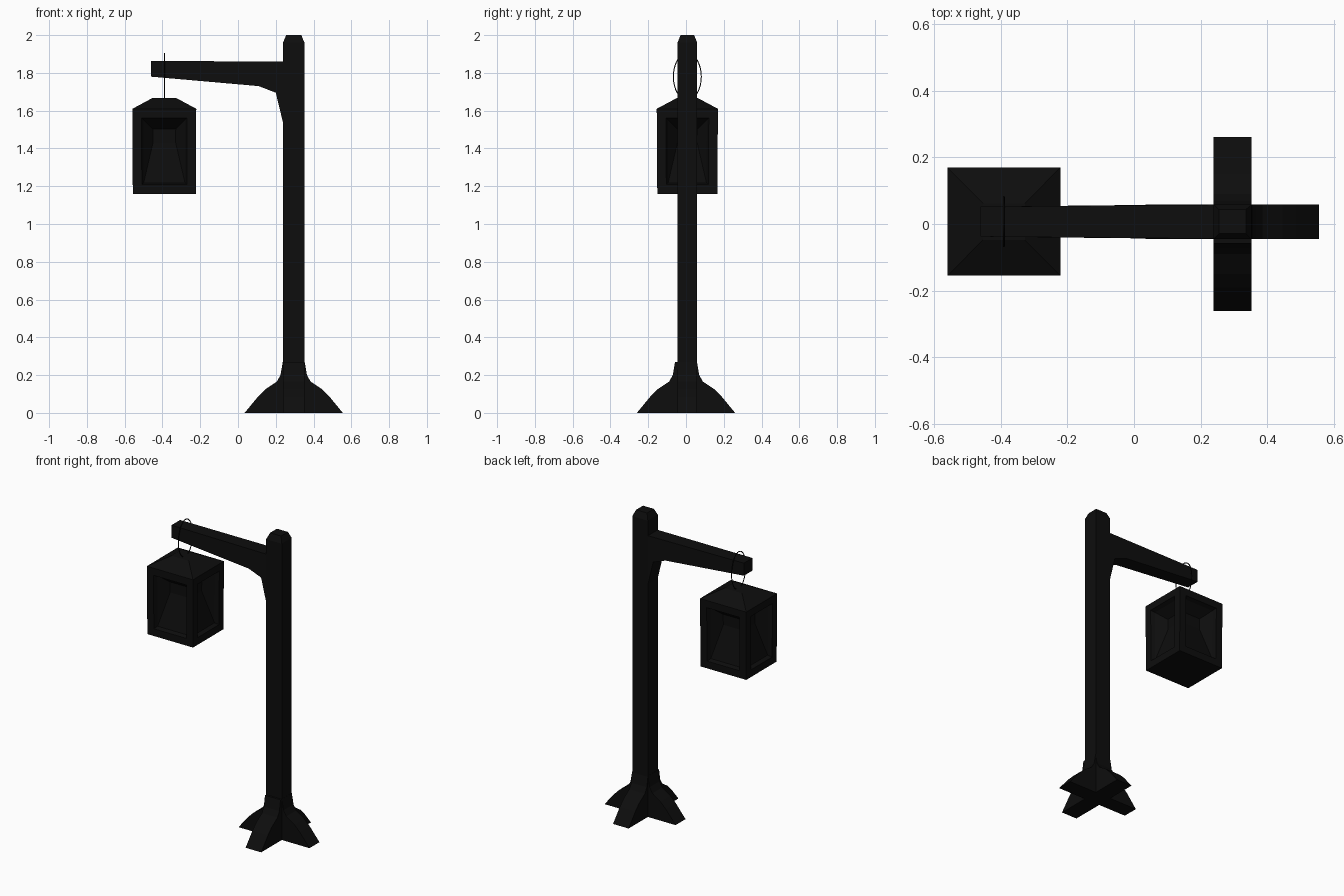
import bpy
import bmesh
from math import pi, sin, cos
from mathutils import Vector

cube = bpy.data.objects.get("Cube")
if cube:
    bpy.data.objects.remove(cube, do_unlink=True)

iron = bpy.data.materials.new("black_iron")
iron.use_nodes = True
colour = (0.004, 0.004, 0.004, 1)
iron.diffuse_color = colour
iron.node_tree.nodes["Principled BSDF"].inputs["Base Color"].default_value = colour

POST_X, POST_Y = 0.295, 0.007
LAMP_X = -0.39


def finish(name, bm):
    bmesh.ops.recalc_face_normals(bm, faces=bm.faces)
    mesh = bpy.data.meshes.new(name)
    bm.to_mesh(mesh)
    bm.free()
    mesh.materials.append(iron)
    obj = bpy.data.objects.new(name, mesh)
    bpy.context.collection.objects.link(obj)
    return obj


def stack(centre, levels):
    """Closed column of rectangular rings given as (half x, half y, z)."""
    bm = bmesh.new()
    rings = []
    for hx, hy, z in levels:
        rings.append([bm.verts.new((centre[0] + sx * hx, centre[1] + sy * hy, z))
                      for sx, sy in ((-1, -1), (1, -1), (1, 1), (-1, 1))])
    for low, high in zip(rings, rings[1:]):
        for i in range(4):
            j = (i + 1) % 4
            bm.faces.new((low[i], low[j], high[j], high[i]))
    bm.faces.new(rings[0])
    bm.faces.new(rings[-1])
    return bm


def prism(points, low, high, along_y=False):
    """Extrude a vertical outline across the other horizontal axis."""
    bm = bmesh.new()

    def place(u, w, z):
        return (w, u, z) if along_y else (u, w, z)
    a = [bm.verts.new(place(u, low, z)) for u, z in points]
    b = [bm.verts.new(place(u, high, z)) for u, z in points]
    bm.faces.new(a)
    bm.faces.new(b)
    for i in range(len(a)):
        j = (i + 1) % len(a)
        bm.faces.new((a[i], a[j], b[j], b[i]))
    return bm


# Square post with a chamfered cap
finish("post", stack((POST_X, POST_Y), [
    (0.057, 0.052, 0.2), (0.057, 0.052, 1.96), (0.04, 0.036, 2.0)]))

# Four flared feet: two crossing profiles
half = [(0.26, 0), (0.19, 0.085), (0.15, 0.125), (0.09, 0.165),
        (0.07, 0.2), (0.058, 0.27)]
flare = half + [(-u, z) for u, z in reversed(half)]
finish("feet_side_to_side",
       prism([(u + POST_X, z) for u, z in flare], POST_Y - 0.052, POST_Y + 0.052))
finish("feet_front_to_back",
       prism(flare, POST_X - 0.057, POST_X + 0.057, along_y=True))

# Bracket arm, slimmer toward its tip
arm = prism([(-0.46, 1.78), (0.11, 1.73), (0.2, 1.695), (0.24, 1.53),
             (0.26, 1.53), (0.26, 1.86), (-0.46, 1.863)], POST_Y - 0.051, POST_Y + 0.051)
for v in arm.verts:
    if v.co.x < 0:
        v.co.y = POST_Y + (v.co.y - POST_Y) * 0.88
finish("bracket_arm", arm)

# Lantern body with hipped roof and recessed, inward-leaning panes
lamp = stack((LAMP_X, POST_Y), [
    (0.167, 0.159, 1.16), (0.169, 0.162, 1.61), (0.063, 0.055, 1.667)])
lamp.normal_update()
bmesh.ops.recalc_face_normals(lamp, faces=lamp.faces)
panes = [f for f in lamp.faces if abs(f.normal.z) < 0.1]
bmesh.ops.inset_individual(lamp, faces=panes, thickness=0.048, use_even_offset=True)
bmesh.ops.inset_individual(lamp, faces=panes, thickness=0.01, depth=-0.025,
                           use_even_offset=True)
bmesh.ops.inset_individual(lamp, faces=panes, thickness=0.05, depth=-0.06,
                           use_even_offset=True)
for f in panes:
    top = max(v.co.z for v in f.verts)
    for v in f.verts:
        v.co.z = top + (v.co.z - top) * 0.3
finish("lantern", lamp)

# Thin wire loop over the arm
curve = bpy.data.curves.new("hanging_wire", "CURVE")
curve.dimensions = "3D"
curve.bevel_depth = 0.003
curve.bevel_resolution = 1
steps = 32
spline = curve.splines.new("POLY")
spline.points.add(steps - 1)
for i, p in enumerate(spline.points):
    t = 2 * pi * i / steps
    p.co = (LAMP_X, POST_Y + 0.074 * cos(t), 1.78 + 0.123 * sin(t), 1)
spline.use_cyclic_u = True
curve.materials.append(iron)
wire = bpy.data.objects.new("hanging_wire", curve)
bpy.context.collection.objects.link(wire)
